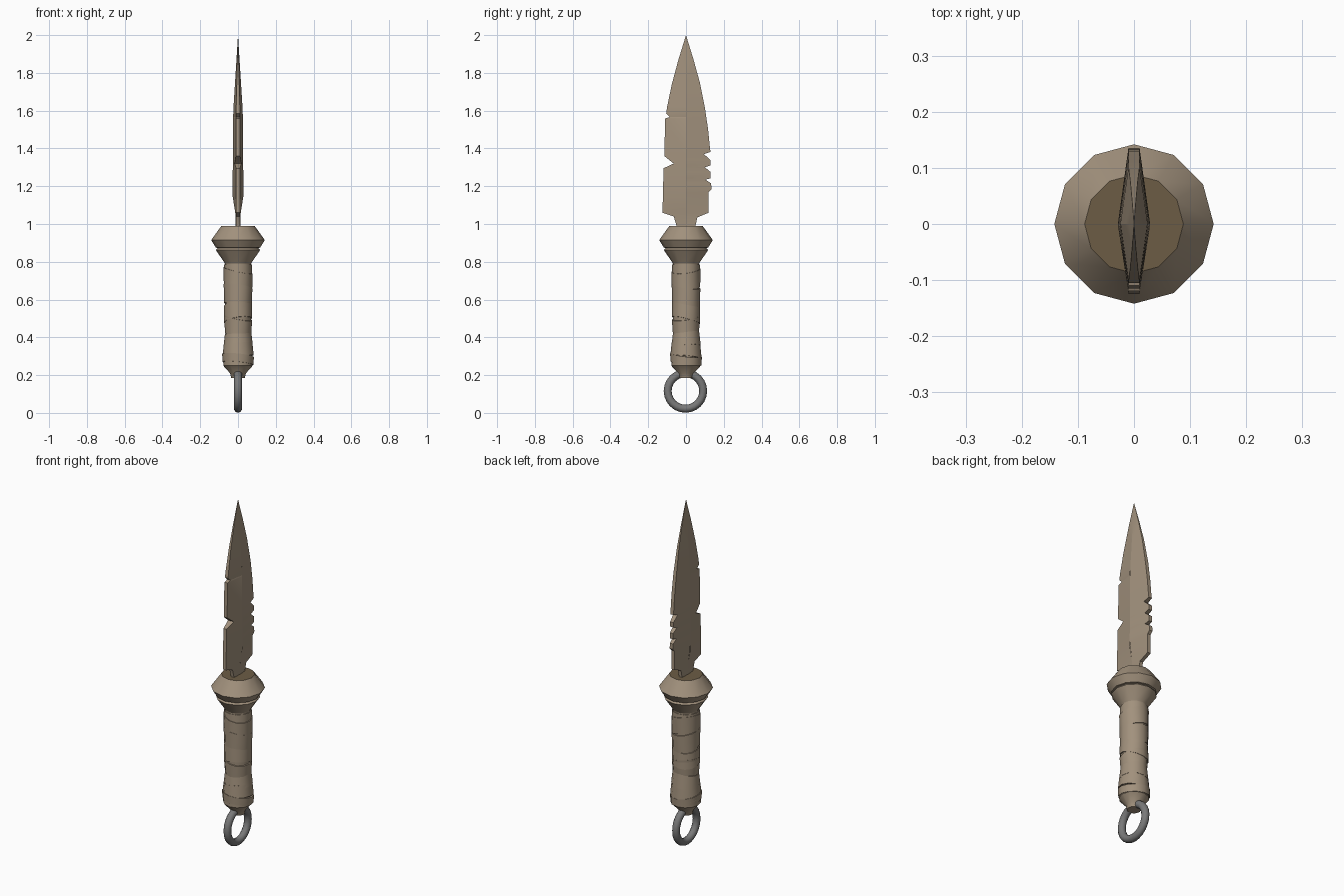
import bpy, bmesh, math

if "Cube" in bpy.data.objects:
    bpy.data.objects.remove(bpy.data.objects["Cube"])


def material(name, rgb):
    m = bpy.data.materials.new(name)
    m.diffuse_color = (*rgb, 1)
    m.use_nodes = True
    m.node_tree.nodes["Principled BSDF"].inputs["Base Color"].default_value = m.diffuse_color
    return m


TAN = material("worn tan", (0.36, 0.285, 0.205))
DARK = material("dark tan", (0.15, 0.108, 0.06))
GREY = material("iron grey", (0.19, 0.19, 0.19))


def finish(name, bm, mats, angle=35):
    bmesh.ops.remove_doubles(bm, verts=bm.verts, dist=0.0002)
    bmesh.ops.recalc_face_normals(bm, faces=bm.faces)
    me = bpy.data.meshes.new(name)
    bm.to_mesh(me)
    bm.free()
    for m in mats:
        me.materials.append(m)
    ob = bpy.data.objects.new(name, me)
    bpy.context.collection.objects.link(ob)
    bpy.ops.object.select_all(action='DESELECT')
    ob.select_set(True)
    bpy.context.view_layer.objects.active = ob
    bpy.ops.object.shade_smooth_by_angle(angle=math.radians(angle))
    return ob


def lathe(name, profile, mats=(TAN,), tilt=(0, 0), n=12, dark_top=False):
    """Twelve-sided turned solid from (radius, z), optionally slanted."""
    bm = bmesh.new()
    rings = []
    for r, z in profile:
        ring = []
        for i in range(n):
            a = 2 * math.pi * i / n
            x, y = r * math.cos(a), r * math.sin(a)
            ring.append(bm.verts.new((x, y, z + tilt[0] * x + tilt[1] * y)))
        rings.append(ring)
    for lo, hi in zip(rings, rings[1:]):
        for i in range(n):
            j = (i + 1) % n
            bm.faces.new((lo[i], lo[j], hi[j], hi[i]))
    bm.faces.new(rings[0][::-1])
    top = bm.faces.new(rings[-1])
    if dark_top:
        top.material_index = 1
    return finish(name, bm, mats)


# Guard: upper double cone and the collar under it
lathe("guard", [(0.10, 0.872), (0.117, 0.875), (0.142, 0.915), (0.088, 0.99)],
      (TAN, DARK), dark_top=True)
lathe("guard_collar", [(0.066, 0.785), (0.075, 0.80), (0.117, 0.862), (0.105, 0.875)])

# Grip core and pommel
lathe("grip_core", [(0.07, 0.26), (0.077, 0.31), (0.064, 0.43), (0.07, 0.50), (0.07, 0.80)])
lathe("pommel", [(0.036, 0.185), (0.042, 0.21), (0.078, 0.25), (0.078, 0.275)])

# Slanted leather wraps: bottom z, top z, lower radius, upper radius, tilt
wraps = [
    (0.262, 0.305, 0.082, 0.084, (-0.10, -0.12)),
    (0.295, 0.365, 0.083, 0.076, (0.12, -0.10)),
    (0.35, 0.43, 0.078, 0.069, (0.15, 0.10)),
    (0.41, 0.505, 0.068, 0.075, (-0.20, 0.15)),
    (0.49, 0.58, 0.075, 0.073, (0.15, -0.25)),
    (0.57, 0.67, 0.073, 0.076, (-0.15, -0.15)),
    (0.66, 0.755, 0.075, 0.077, (-0.22, 0.12)),
    (0.72, 0.785, 0.074, 0.073, (0.0, 0.0)),
]
for k, (z0, z1, r0, r1, tilt) in enumerate(wraps):
    lathe(f"grip_wrap_{k + 1}", [(r0, z0), (r1, z1)], tilt=tilt)


# Blade: two notched edges joined to a raised central ridge
def ridge(z):
    keys = [(0.95, 0.012), (1.05, 0.013), (1.15, 0.029), (1.6, 0.025), (2.0, 0.0)]
    for (a, p), (b, q) in zip(keys, keys[1:]):
        if z <= b:
            return p + (q - p) * (z - a) / (b - a)
    return 0.0


def edge_half(y, z):
    rim = min(0.010, 0.025 * (2.0 - z))
    if z > 1.45 or z < 1.05:
        return min(rim, ridge(z))
    return rim + max(0, ridge(z) - rim) * max(0, 1 - y / 0.12)


left = [(0.05, 0.95), (0.05, 0.99), (0.065, 1.04), (0.125, 1.06), (0.122, 1.15),
        (0.119, 1.295), (0.065, 1.32), (0.115, 1.36), (0.11, 1.559), (0.085, 1.566),
        (0.105, 1.585), (0.10, 1.62), (0.075, 1.74), (0.04, 1.87), (0, 2.0)]
right = [(0.05, 0.95), (0.05, 0.99), (0.06, 1.035), (0.12, 1.06), (0.12, 1.17),
         (0.135, 1.185), (0.133, 1.215), (0.103, 1.235), (0.131, 1.242), (0.131, 1.275),
         (0.10, 1.30), (0.13, 1.31), (0.13, 1.338), (0.095, 1.37), (0.13, 1.382),
         (0.127, 1.40), (0.117, 1.50), (0.101, 1.61), (0.073, 1.75), (0.04, 1.87), (0, 2.0)]

bm = bmesh.new()


def face(points):
    unique = list(dict.fromkeys(tuple(round(c, 5) for c in p) for p in points))
    if len(unique) > 2:
        bm.faces.new([bm.verts.new(p) for p in unique])


for side, pts in ((-1, left), (1, right)):
    for (ya, za), (yb, zb) in zip(pts, pts[1:]):
        ea, eb = edge_half(ya, za), edge_half(yb, zb)
        for s in (-1, 1):
            face([(s * ridge(za), 0, za), (s * ea, side * ya, za),
                  (s * eb, side * yb, zb), (s * ridge(zb), 0, zb)])
        face([(-ea, side * ya, za), (ea, side * ya, za),
              (eb, side * yb, zb), (-eb, side * yb, zb)])
finish("blade", bm, (TAN,), 20)

# Pommel ring
bpy.ops.mesh.primitive_torus_add(major_radius=0.094, minor_radius=0.021,
                                 major_segments=24, minor_segments=10,
                                 location=(0, -0.003, 0.116),
                                 rotation=(0, math.pi / 2, 0))
ring = bpy.context.object
ring.name = "pommel_ring"
ring.data.materials.append(GREY)
bpy.ops.object.shade_smooth_by_angle(angle=math.radians(50))
